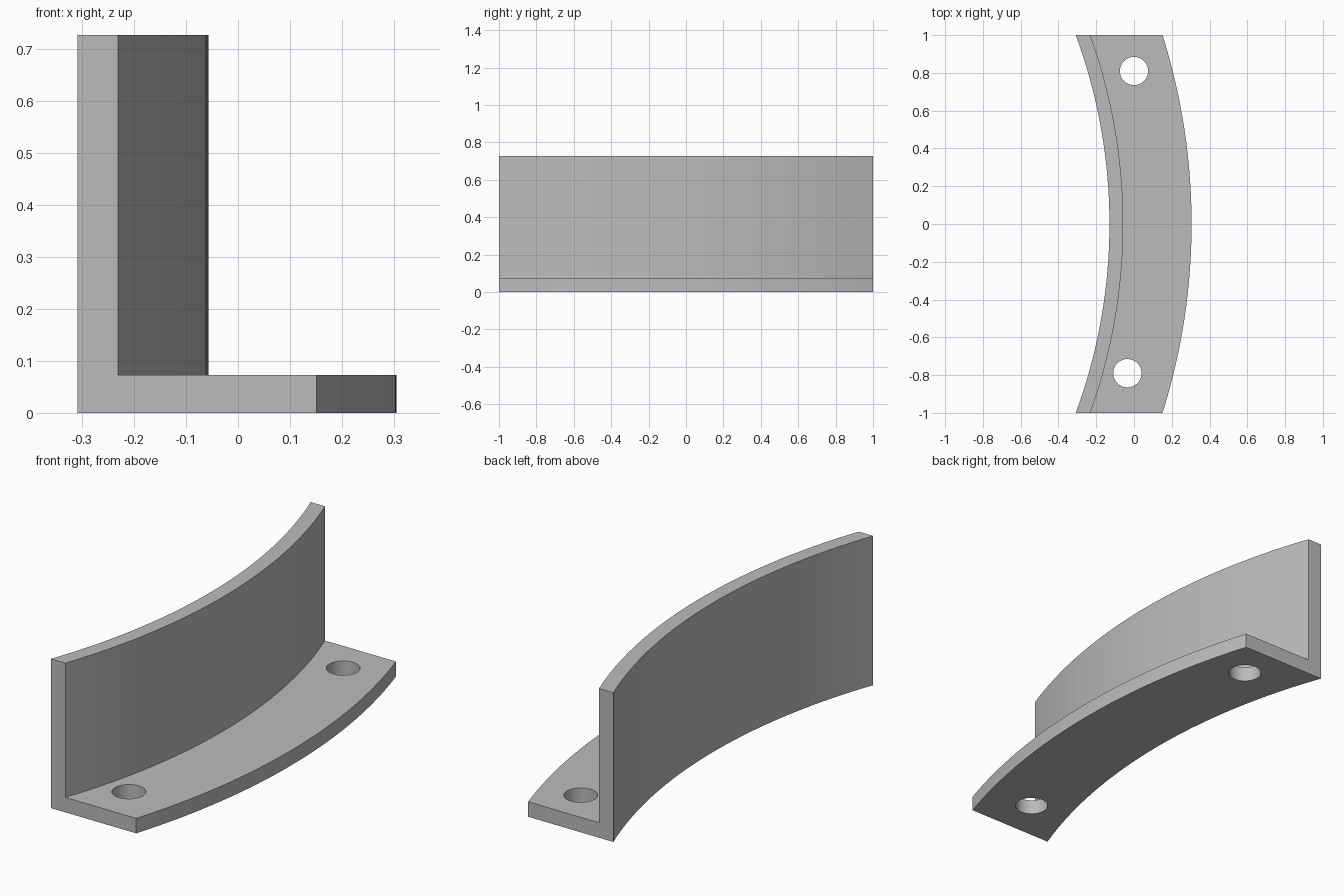
import bpy, bmesh
from math import sqrt

cube = bpy.data.objects.get("Cube")
if cube:
    bpy.data.objects.remove(cube, do_unlink=True)

grey = bpy.data.materials.new("plain grey")
grey.use_nodes = True
colour = (0.5, 0.5, 0.5, 1)
grey.diffuse_color = colour
grey.node_tree.nodes["Principled BSDF"].inputs["Base Color"].default_value = colour

# Concentric arcs, cut square at both ends
CENTRE_X = -3.02
R_BACK, R_WALL, R_FLANGE = 2.89, 2.963, 3.325
THICK, HEIGHT = 0.073, 0.727
STEPS = 32


def arc_x(radius, y):
    return CENTRE_X + sqrt(radius ** 2 - y ** 2)


# L-shaped section as (radius, height), swept along the arc
section = [(R_BACK, 0), (R_FLANGE, 0), (R_FLANGE, THICK),
           (R_WALL, THICK), (R_WALL, HEIGHT), (R_BACK, HEIGHT)]
bm = bmesh.new()
rings = []
for i in range(STEPS + 1):
    y = -1 + 2 * i / STEPS
    rings.append([bm.verts.new((arc_x(r, y), y, z)) for r, z in section])
for a, b in zip(rings, rings[1:]):
    for j in range(len(section)):
        k = (j + 1) % len(section)
        bm.faces.new((a[j], a[k], b[k], b[j]))
bm.faces.new(rings[0])
bm.faces.new(rings[-1][::-1])
bmesh.ops.recalc_face_normals(bm, faces=bm.faces)
mesh = bpy.data.meshes.new("curved_angle_bracket")
bm.to_mesh(mesh)
bm.free()
mesh.materials.append(grey)
bracket = bpy.data.objects.new("curved_angle_bracket", mesh)
bpy.context.collection.objects.link(bracket)
bpy.context.view_layer.objects.active = bracket

# Bolt holes through the flange
for x, y in [(0, 0.81), (-0.035, -0.79)]:
    bpy.ops.mesh.primitive_cylinder_add(vertices=40, radius=0.075, depth=0.3,
                                        location=(x, y, THICK / 2))
    cutter = bpy.context.object
    cutter.name = "hole_cutter"
    cutter.hide_render = True
    cutter.data.materials.append(grey)
    cut = bracket.modifiers.new("bolt_hole", 'BOOLEAN')
    cut.object = cutter
    cut.operation = 'DIFFERENCE'
    cut.solver = 'EXACT'
    bpy.context.view_layer.objects.active = bracket
    bpy.ops.object.modifier_apply(modifier=cut.name)
    bpy.data.objects.remove(cutter, do_unlink=True)

# Smooth curved faces, crisp corners
bpy.ops.object.select_all(action='DESELECT')
bracket.select_set(True)
bpy.context.view_layer.objects.active = bracket
bpy.ops.object.shade_smooth_by_angle(angle=0.52)
